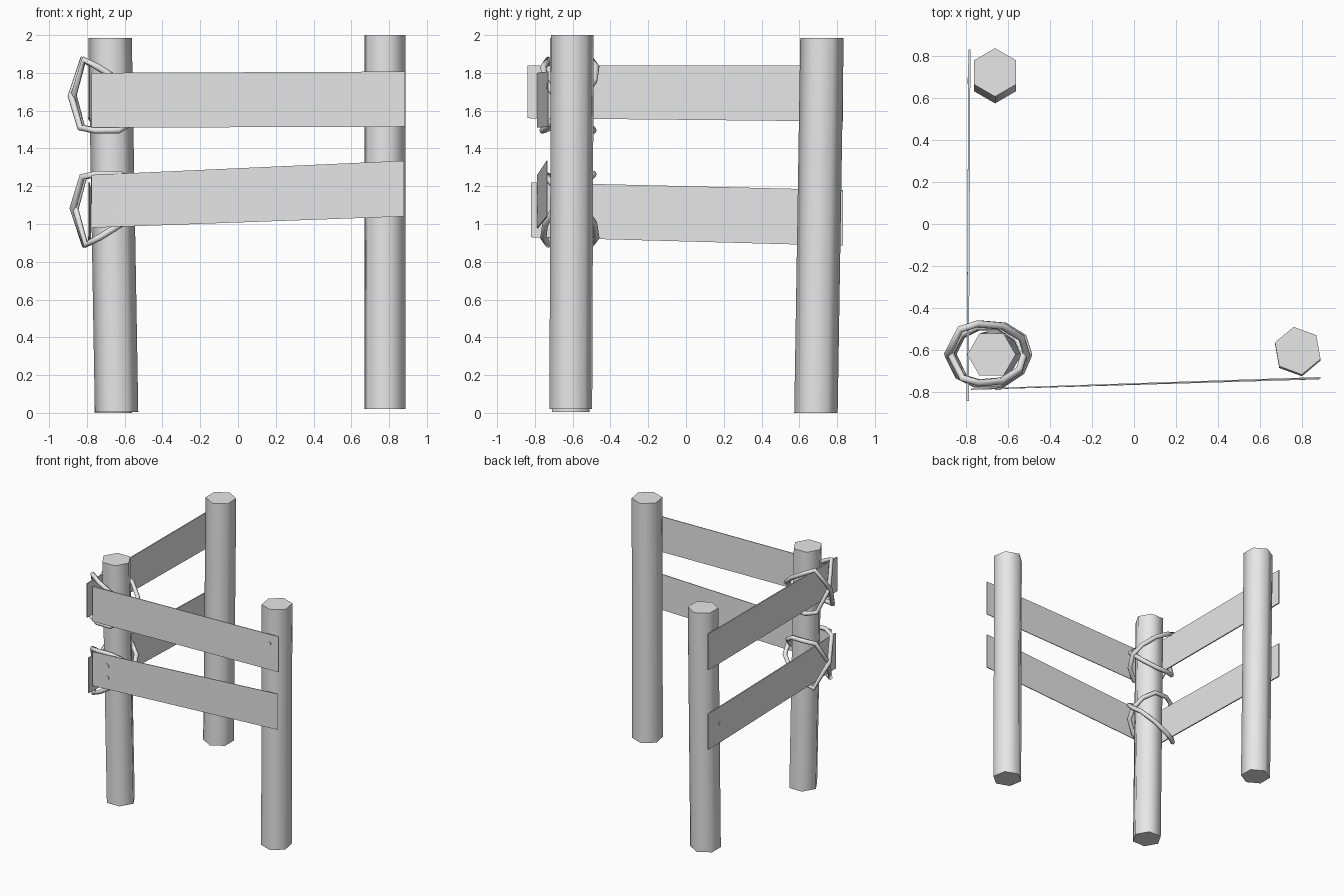
import bpy, bmesh, math
from mathutils import Vector, Matrix

if "Cube" in bpy.data.objects:
    bpy.data.objects.remove(bpy.data.objects["Cube"], do_unlink=True)

grey = bpy.data.materials.new("plain_grey")
grey.use_nodes = True
grey.diffuse_color = (0.8, 0.8, 0.8, 1)
for node in grey.node_tree.nodes:
    if node.type == "BSDF_PRINCIPLED":
        node.inputs["Base Color"].default_value = (0.8, 0.8, 0.8, 1)


def add_object(name, mesh, smooth=False):
    obj = bpy.data.objects.new(name, mesh)
    bpy.context.collection.objects.link(obj)
    mesh.materials.clear()
    mesh.materials.append(grey)
    if smooth:
        bpy.ops.object.select_all(action="DESELECT")
        obj.select_set(True)
        bpy.context.view_layer.objects.active = obj
        bpy.ops.object.shade_smooth_by_angle(angle=math.radians(75))
    return obj


def mesh_from(bm, name):
    bmesh.ops.recalc_face_normals(bm, faces=bm.faces)
    mesh = bpy.data.meshes.new(name)
    bm.to_mesh(mesh)
    bm.free()
    return mesh


# Leaning six-sided posts
def post(name, bottom, top, turn, radius=0.115):
    bottom, top = Vector(bottom), Vector(top)
    bm = bmesh.new()
    bmesh.ops.create_cone(bm, cap_ends=True, segments=6, radius1=radius,
                          radius2=radius, depth=1)
    spin = Matrix.Rotation(math.radians(turn), 3, "Z")
    for v in bm.verts:
        flat = spin @ Vector((v.co.y, v.co.x, 0))
        v.co = flat + (top if v.co.z > 0 else bottom)
    add_object(name, mesh_from(bm, name), smooth=True)


post("corner_post", (-0.643, -0.61, 0.005), (-0.677, -0.62, 1.985), 0)
post("back_post", (-0.66, 0.688, 0), (-0.66, 0.72, 1.985), 30)
post("right_post", (0.778, -0.61, 0.02), (0.778, -0.602, 2), 40)


# Thin boards: each end is (x, y, low z, high z)
def board(name, start, end, thickness):
    corners = [Vector((x, y, z)) for x, y, low, high in (start, end)
               for z in (low, high)]
    a, b, d, c = corners
    shift = (d - a).cross(b - a).normalized() * thickness / 2
    bm = bmesh.new()
    rings = [[bm.verts.new(p + shift * s) for p in (a, b, c, d)] for s in (-1, 1)]
    for ring in rings:
        bm.faces.new(ring)
    for i in range(4):
        j = (i + 1) % 4
        bm.faces.new((rings[0][i], rings[0][j], rings[1][j], rings[1][i]))
    add_object(name, mesh_from(bm, name))


board("front_upper_board", (-0.775, -0.785, 1.51, 1.8), (0.885, -0.73, 1.515, 1.807), 0.006)
board("front_lower_board", (-0.775, -0.785, 0.98, 1.26), (0.88, -0.735, 1.04, 1.335), 0.006)
board("side_upper_board", (-0.79, -0.84, 1.56, 1.84), (-0.782, 0.83, 1.543, 1.84), 0.01)
board("side_lower_board", (-0.79, -0.82, 0.93, 1.22), (-0.782, 0.83, 0.885, 1.18), 0.01)


# Crossed rope lashings around the corner; heights are relative to the knot centre
LOOP = [(-0.2, 0, 0), (-0.14, 0.12, 0.19), (-0.06, 0.145, 0.15),
        (0.06, 0.135, 0.08), (0.15, 0.08, 0), (0.175, 0, -0.06),
        (0.14, -0.08, -0.13), (0.05, -0.14, -0.185), (-0.07, -0.14, -0.185),
        (-0.15, -0.1, -0.17)]


def rope(name, center, flip_y, flip_z, size):
    curve = bpy.data.curves.new(name, "CURVE")
    curve.dimensions = "3D"
    curve.bevel_depth = 0.018
    curve.bevel_resolution = 1
    spline = curve.splines.new("POLY")
    spline.points.add(len(LOOP) - 1)
    spline.use_cyclic_u = True
    for point, (x, y, z) in zip(spline.points, LOOP):
        point.co = (center[0] + x * size, center[1] + y * flip_y * size,
                    center[2] + z * flip_z, 1)
    temp = bpy.data.objects.new("rope_path", curve)
    bpy.context.collection.objects.link(temp)
    bpy.context.view_layer.update()
    graph = bpy.context.evaluated_depsgraph_get()
    mesh = bpy.data.meshes.new_from_object(temp.evaluated_get(graph))
    bpy.data.objects.remove(temp, do_unlink=True)
    add_object(name, mesh, smooth=True)


for label, center, flip_z in (("upper", (-0.685, -0.62, 1.68), 1),
                              ("lower", (-0.675, -0.62, 1.08), -1)):
    rope(label + "_rope_outer", center, 1, flip_z, 1)
    rope(label + "_rope_inner", center, -1, flip_z, 0.93)


# Flat nail heads
def nail(name, position, axis):
    bm = bmesh.new()
    bmesh.ops.create_cone(bm, cap_ends=True, segments=6, radius1=0.018,
                          radius2=0.018, depth=0.009)
    turn = Vector(axis).to_track_quat("Z", "Y").to_matrix().to_4x4()
    bmesh.ops.transform(bm, matrix=Matrix.Translation(position) @ turn, verts=bm.verts)
    add_object(name, mesh_from(bm, name))


nail("front_nail_top", (-0.645, -0.783, 1.18), (0, -1, 0))
nail("front_nail_bottom", (-0.645, -0.783, 1.08), (0, -1, 0))
nail("front_nail_right", (0.8, -0.735, 1.73), (0, -1, 0))
nail("side_nail", (-0.787, 0.68, 1.05), (-1, 0, 0))
